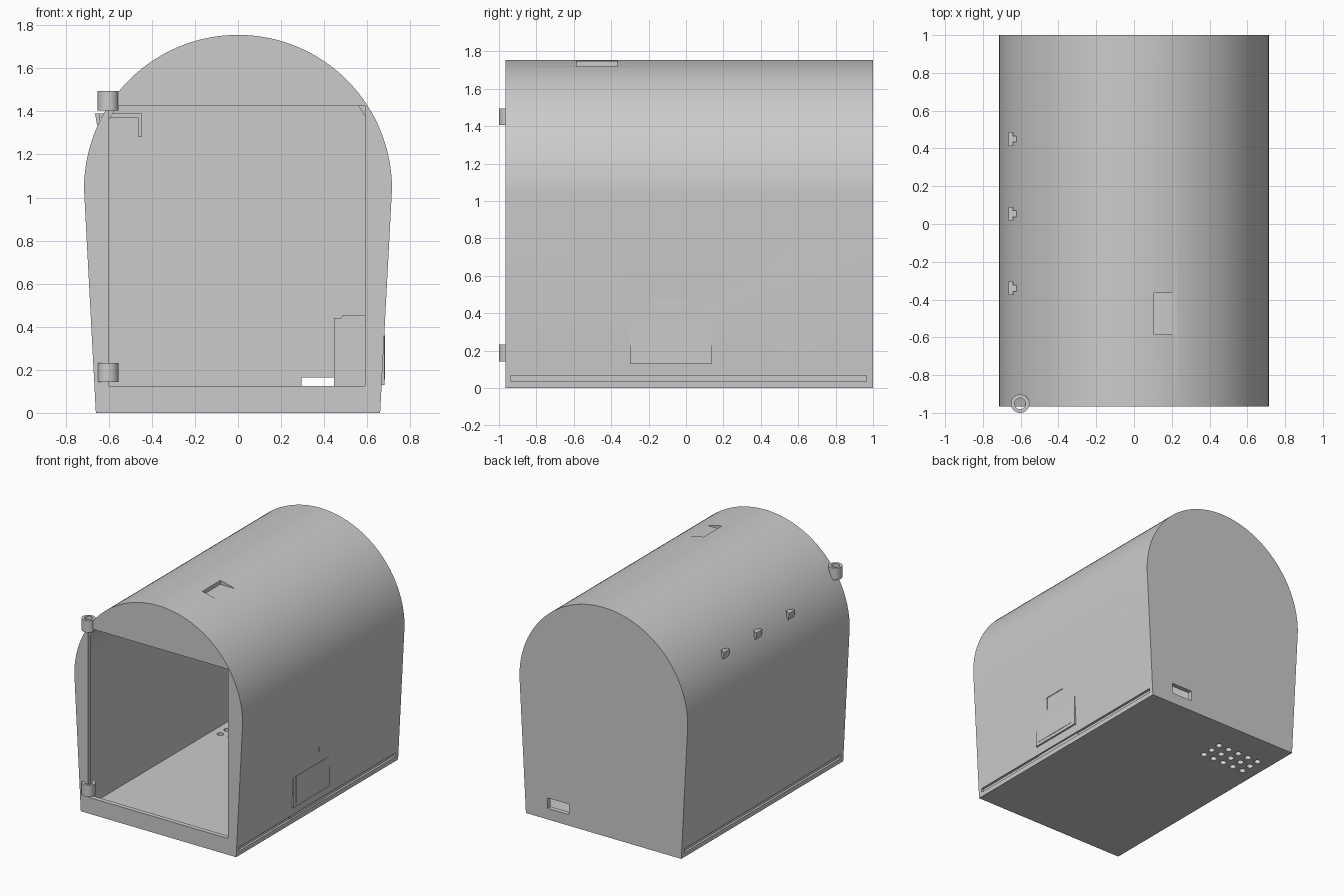
import bpy, bmesh, math
from mathutils import Vector

if "Cube" in bpy.data.objects:
    bpy.data.objects.remove(bpy.data.objects["Cube"])

grey = bpy.data.materials.new("plain grey")
grey.diffuse_color = (0.6, 0.6, 0.6, 1)
grey.use_nodes = True
grey.node_tree.nodes["Principled BSDF"].inputs["Base Color"].default_value = grey.diffuse_color


def finish(name, bm):
    bmesh.ops.recalc_face_normals(bm, faces=bm.faces[:])
    me = bpy.data.meshes.new(name)
    bm.to_mesh(me)
    bm.free()
    me.materials.append(grey)
    ob = bpy.data.objects.new(name, me)
    bpy.context.collection.objects.link(ob)
    return ob


def prism(name, pts, y0, y1):
    """Extrude an xz outline from y0 to y1."""
    bm = bmesh.new()
    face = bm.faces.new([bm.verts.new((x, y0, z)) for x, z in pts])
    new = bmesh.ops.extrude_face_region(bm, geom=[face])["geom"]
    bmesh.ops.translate(bm, vec=(0, y1 - y0, 0),
                        verts=[v for v in new if isinstance(v, bmesh.types.BMVert)])
    return finish(name, bm)


def box(name, x0, x1, y0, y1, z0, z1):
    return prism(name, [(x0, z0), (x1, z0), (x1, z1), (x0, z1)], y0, y1)


def cylinder(name, x, y, z0, z1, r, n=32):
    return prism_up(name, [(x + r * math.cos(2 * math.pi * i / n),
                            y + r * math.sin(2 * math.pi * i / n)) for i in range(n)], z0, z1)


def prism_up(name, pts, z0, z1):
    bm = bmesh.new()
    face = bm.faces.new([bm.verts.new((x, y, z0)) for x, y in pts])
    new = bmesh.ops.extrude_face_region(bm, geom=[face])["geom"]
    bmesh.ops.translate(bm, vec=(0, 0, z1 - z0),
                        verts=[v for v in new if isinstance(v, bmesh.types.BMVert)])
    return finish(name, bm)


def apply_booleans(ob, tools, op):
    for t in tools:
        m = ob.modifiers.new("bool", 'BOOLEAN')
        m.operation, m.solver, m.object = op, 'EXACT', t
    bpy.context.view_layer.update()
    me = bpy.data.meshes.new_from_object(ob.evaluated_get(bpy.context.evaluated_depsgraph_get()))
    ob.modifiers.clear()
    ob.data = me
    for t in tools:
        bpy.data.objects.remove(t)


def smooth(ob):
    bpy.ops.object.select_all(action='DESELECT')
    ob.select_set(True)
    bpy.context.view_layer.objects.active = ob
    bpy.ops.object.shade_smooth_by_angle(angle=math.radians(25))


def arch(inset, base):
    """Tapered walls under a half-round roof."""
    r, cz, n = 0.715 - inset, 1.04, 64
    pts = [(-0.66 + inset, base), (0.66 - inset, base)]
    return pts + [(r * math.cos(math.pi * i / n), cz + r * math.sin(math.pi * i / n))
                  for i in range(n + 1)]


FRONT, BACK, T = -0.965, 1.0, 0.036

# Hollow shell with a framed front opening
shell = prism("arched_shell", arch(0, 0), FRONT, BACK)
cuts = [
    prism("cavity", arch(T, T), FRONT + T, BACK - T),
    box("opening", -0.598, 0.59, FRONT - 0.1, FRONT + T + 0.01, 0.125, 1.425),
    box("back_slot", 0.295, 0.475, BACK - 0.1, BACK + 0.1, 0.085, 0.165),
    box("roof_notch", 0.105, 0.32, -0.585, -0.365, 1.718, 1.9),
    box("side_notch", 0.68, 0.8, -0.17, 0.01, 0.3, 0.48),
]
# Long grooves low on both sides
for s in (-1, 1):
    cuts.append(box("groove", *sorted((s * 0.645, s * 0.8)), -0.935, 0.965, 0.035, 0.066))
# Floor drain holes
for i in range(5):
    for j in range(3):
        cuts.append(cylinder("drain", -0.185 - 0.091 * i, 0.57 + 0.085 * j, -0.1, 0.1, 0.024, 20))
apply_booleans(shell, cuts, 'DIFFERENCE')
smooth(shell)

# Side housing: inner box and thin outer cover
prism("inner_housing", [(0.445, T), (0.65, T), (0.66, 0.455), (0.485, 0.455),
                        (0.48, 0.44), (0.445, 0.44)], -0.3, 0.14)
box("outer_cover", 0.65, 0.68, -0.3, 0.14, 0.13, 0.36)
box("cover_panel", 0.66, 0.6825, -0.265, 0.105, 0.155, 0.36)

# Hinge sleeves at the front left corner
for name, z0, z1 in (("upper_hinge", 1.405, 1.495), ("lower_hinge", 0.143, 0.232)):
    sleeve = cylinder(name, -0.603, -0.951, z0, z1, 0.049)
    apply_booleans(sleeve, [cylinder("bore", -0.603, -0.951, z0 - 0.1, z1 + 0.1, 0.029)],
                   'DIFFERENCE')
    smooth(sleeve)

# Key hooks passing through the left wall
for i, y in enumerate((-0.34, 0.055, 0.45)):
    prism(f"hook_arm_{i}", [(-0.65, 1.39), (-0.445, 1.39), (-0.445, 1.28), (-0.463, 1.28),
                            (-0.463, 1.37), (-0.65, 1.37)], y - 0.017, y + 0.017)
    prism(f"hook_head_{i}", [(-0.664, 1.39), (-0.64, 1.39), (-0.64, 1.31), (-0.655, 1.34)],
          y - 0.036, y + 0.036)
